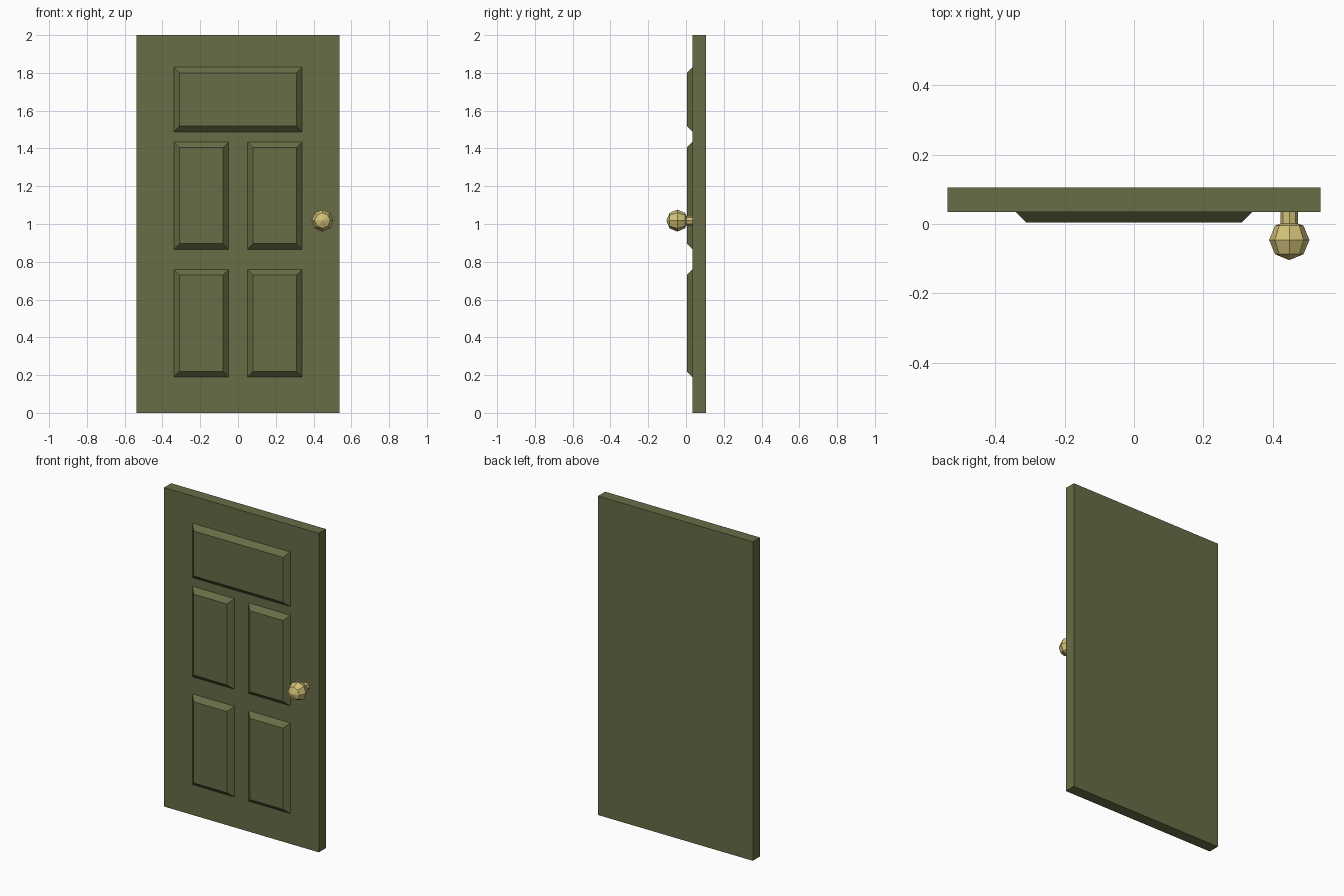
import bpy, bmesh, math
from mathutils import Matrix

if "Cube" in bpy.data.objects:
    bpy.data.objects.remove(bpy.data.objects["Cube"])


def material(name, rgb):
    m = bpy.data.materials.new(name)
    m.diffuse_color = (*rgb, 1)
    m.use_nodes = True
    m.node_tree.nodes["Principled BSDF"].inputs["Base Color"].default_value = m.diffuse_color
    return m


olive = material("olive green paint", (0.14, 0.153, 0.061))
brass = material("pale brass", (0.65, 0.54, 0.19))

FRONT, BACK, RAISED = 0.034, 0.105, 0.004   # y of slab front, slab back, panel face
BEVEL = 0.03


def finish(bm, name, mat):
    bmesh.ops.recalc_face_normals(bm, faces=bm.faces)
    me = bpy.data.meshes.new(name)
    bm.to_mesh(me)
    bm.free()
    me.materials.append(mat)
    ob = bpy.data.objects.new(name, me)
    bpy.context.collection.objects.link(ob)
    return ob


def rect_loft(name, x0, x1, z0, z1, y_back, y_front, inset, mat):
    """Rectangular block whose front face is inset by a slope."""
    bm = bmesh.new()
    rings = []
    for y, i in ((y_back, 0), (y_front, inset)):
        rings.append([bm.verts.new((x, y, z)) for x, z in
                      ((x0 + i, z0 + i), (x1 - i, z0 + i), (x1 - i, z1 - i), (x0 + i, z1 - i))])
    for r in rings:
        bm.faces.new(r)
    for k in range(4):
        n = (k + 1) % 4
        bm.faces.new((rings[0][k], rings[0][n], rings[1][n], rings[1][k]))
    return finish(bm, name, mat)


# Door slab
rect_loft("door_slab", -0.537, 0.537, 0, 2, BACK, FRONT, 0, olive)

# Raised panels: one wide on top, two mirrored rows below
rect_loft("top_panel", -0.34, 0.34, 1.488, 1.83, FRONT, RAISED, BEVEL, olive)
for row, z0, z1 in (("middle", 0.866, 1.434), ("lower", 0.19, 0.759)):
    for side, s in (("left", -1), ("right", 1)):
        xa, xb = sorted((s * 0.049, s * 0.34))
        rect_loft(f"{row}_{side}_panel", xa, xb, z0, z1, FRONT, RAISED, BEVEL, olive)

# Low-poly knob and its neck, both turned around the y axis
KX, KZ, KY, KR = 0.447, 1.018, -0.046, 0.058
turn = Matrix.Rotation(math.radians(90), 4, 'X')
bm = bmesh.new()
bmesh.ops.create_uvsphere(bm, u_segments=8, v_segments=4, radius=KR,
                          matrix=Matrix.Translation((KX, KY, KZ)) @ turn)
finish(bm, "door_knob", brass)

bm = bmesh.new()
bmesh.ops.create_cone(bm, cap_ends=True, segments=8, radius1=0.025, radius2=0.025,
                      depth=0.045, matrix=Matrix.Translation((KX, FRONT - 0.0215, KZ)) @ turn)
finish(bm, "knob_neck", brass)
